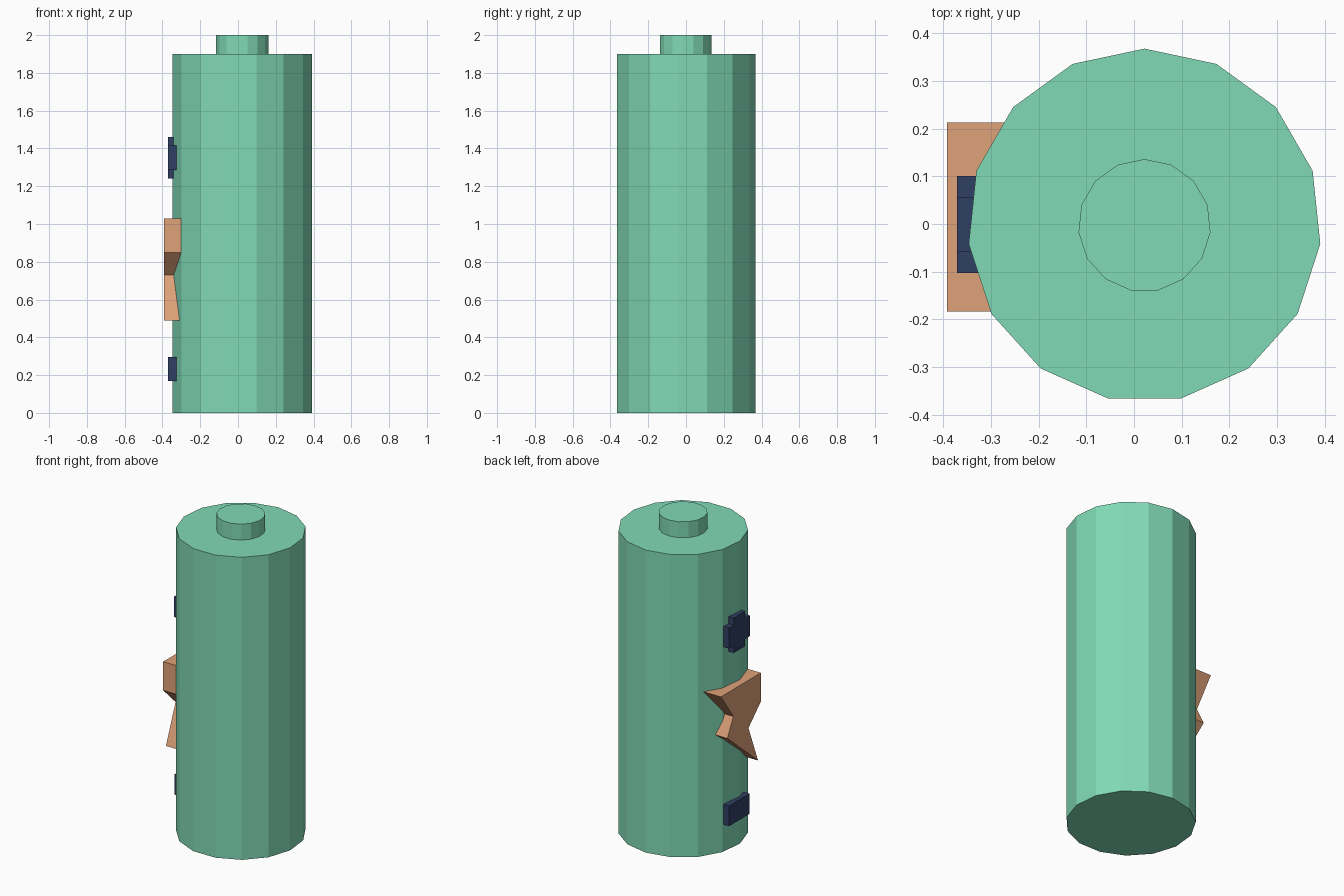
import bpy, bmesh
from math import sin, cos, tau
from mathutils import Vector

if "Cube" in bpy.data.objects:
    bpy.data.objects.remove(bpy.data.objects["Cube"])

def material(name, rgb):
    m = bpy.data.materials.new(name)
    m.diffuse_color = (*rgb, 1)
    m.use_nodes = True
    m.node_tree.nodes["Principled BSDF"].inputs["Base Color"].default_value = m.diffuse_color
    return m

green = material("green", (0.22, 0.70, 0.47))
orange = material("orange", (0.74, 0.36, 0.19))
navy = material("navy", (0.03, 0.05, 0.125))

def prism(name, points, offset, mat):
    """Extrude a closed polygon of 3D points by an offset vector."""
    bm = bmesh.new()
    face = bm.faces.new([bm.verts.new(p) for p in points])
    ext = bmesh.ops.extrude_face_region(bm, geom=[face], use_keep_orig=True)
    moved = [g for g in ext["geom"] if isinstance(g, bmesh.types.BMVert)]
    bmesh.ops.translate(bm, verts=moved, vec=Vector(offset))
    bmesh.ops.recalc_face_normals(bm, faces=bm.faces)
    mesh = bpy.data.meshes.new(name)
    bm.to_mesh(mesh)
    bm.free()
    mesh.materials.append(mat)
    obj = bpy.data.objects.new(name, mesh)
    bpy.context.collection.objects.link(obj)
    return obj

CX, CY, SIDES = 0.022, -0.003, 15

def column(name, r, z0, z1):
    ring = [(CX + r * sin(tau * i / SIDES), CY + r * cos(tau * i / SIDES), z0)
            for i in range(SIDES)]
    return prism(name, ring, (0, 0, z1 - z0), green)

def emblem(name, outline, x, depth, mat):
    """Raised shape on the left side, outline given as (y, z)."""
    return prism(name, [(x, y, z) for y, z in outline], (depth, 0, 0), mat)

# Cell body and terminal
column("body", 0.3705, 0, 1.9)
column("terminal", 0.139, 1.9, 2.0)

# Lightning bolt
emblem("bolt", [(0.213, 1.03), (-0.183, 1.03), (-0.183, 0.85), (-0.06, 0.73),
                (-0.155, 0.49), (0.15, 0.745), (0.09, 0.86)], -0.392, 0.14, orange)

# Plus and minus signs
a, b, zc = 0.057, 0.102, 1.35
h, v = 0.065, 0.11
plus = [(b, h), (a, h), (a, v), (-a, v), (-a, h), (-b, h),
        (-b, -h), (-a, -h), (-a, -v), (a, -v), (a, -h), (b, -h)]
emblem("plus_sign", [(y - 0.001, z + zc) for y, z in plus], -0.371, 0.06, navy)
emblem("minus_sign", [(b, 0.297), (-b, 0.297), (-b, 0.17), (b, 0.17)], -0.371, 0.06, navy)
